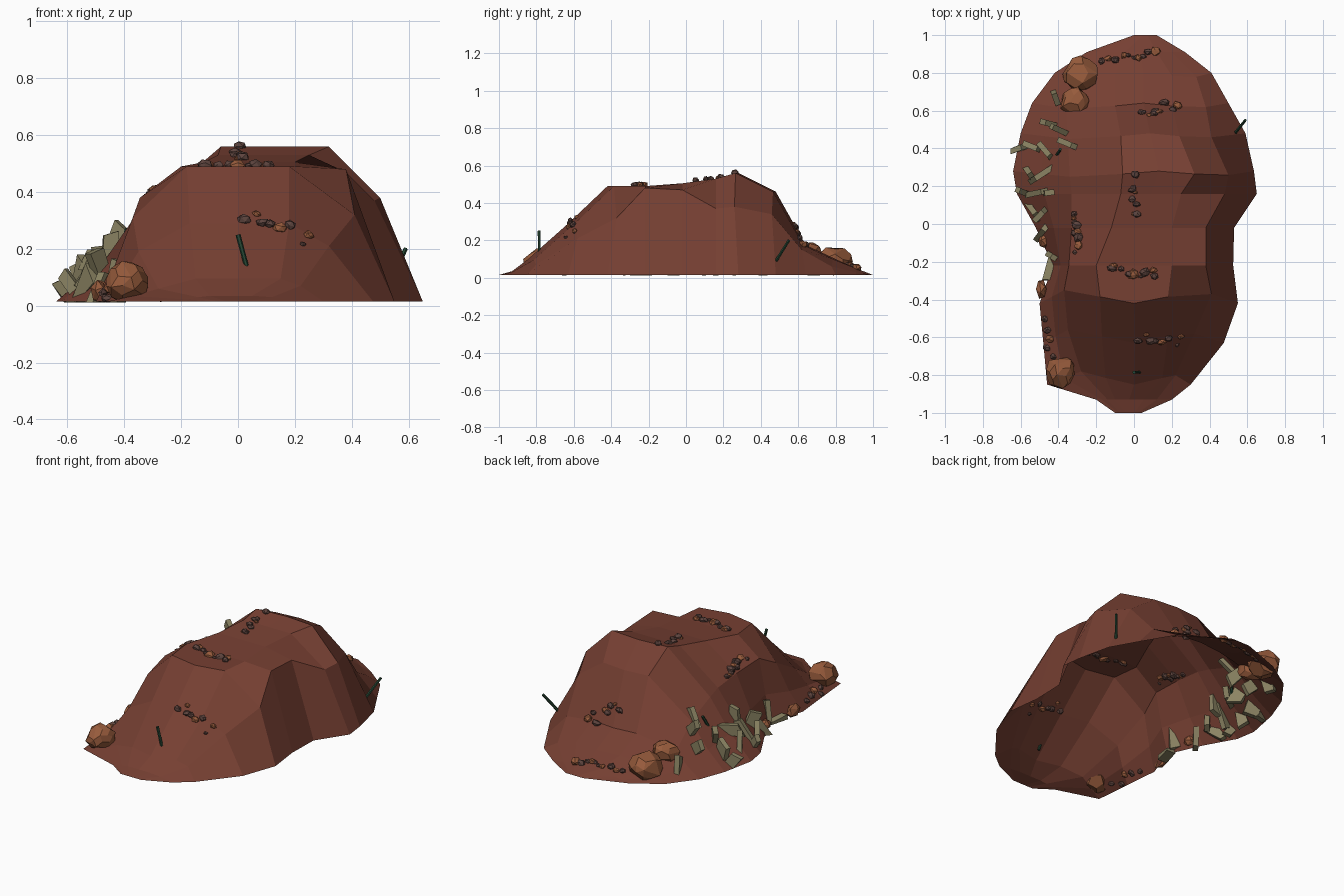
import bpy, bmesh, math, random
from mathutils import Vector, Matrix
from mathutils.bvhtree import BVHTree

if "Cube" in bpy.data.objects:
    bpy.data.objects.remove(bpy.data.objects["Cube"])

random.seed(11)
U = random.uniform


def mat(name, c):
    m = bpy.data.materials.new(name)
    m.diffuse_color = (*c, 1)
    m.use_nodes = True
    m.node_tree.nodes["Principled BSDF"].inputs["Base Color"].default_value = m.diffuse_color
    return m


EARTH = mat("red_earth", (0.18, 0.05, 0.032))
ORANGE = mat("orange_rock", (0.31, 0.105, 0.045))
SLATE = mat("pale_slate", (0.26, 0.23, 0.125))
GRIT = mat("dark_grit", (0.11, 0.058, 0.048))
GREEN = mat("green_stem", (0.02, 0.065, 0.035))


def finish(bm, name, m):
    me = bpy.data.meshes.new(name)
    bm.to_mesh(me)
    bm.free()
    me.materials.append(m)
    ob = bpy.data.objects.new(name, me)
    bpy.context.collection.objects.link(ob)
    return ob


# Mound: hollow shell lofted through cross-sections along y
# y, left foot, left shoulder x z, top left, top right, right shoulder x z, right foot, height
SECTIONS = [
    (1.00, 0.00, 0.03, .015, 0.05, 0.07, 0.09, .015, 0.12, .015),
    (0.91, -.25, -.15, .03, -.05, 0.12, 0.20, .03, 0.27, .05),
    (0.80, -.42, -.30, .07, -.10, 0.20, 0.33, .06, 0.41, .10),
    (0.64, -.54, -.36, .13, -.10, 0.20, 0.38, .15, 0.50, .175),
    (0.48, -.60, -.35, .25, -.07, 0.24, 0.41, .34, 0.59, .46),
    (0.28, -.64, -.34, .32, -.06, 0.32, 0.50, .38, 0.635, .56),
    (0.16, -.62, -.33, .34, -.07, 0.25, 0.48, .37, 0.65, .53),
    (-.02, -.52, -.33, .36, -.12, 0.20, 0.38, .47, 0.53, .505),
    (-.22, -.43, -.345, .38, -.20, 0.20, 0.38, .48, 0.525, .49),
    (-.42, -.50, -.37, .31, -.18, 0.18, 0.41, .32, 0.55, .49),
    (-.63, -.48, -.35, .19, -.17, 0.18, 0.32, .21, 0.475, .29),
    (-.85, -.46, -.28, .06, -.15, 0.15, 0.22, .07, 0.30, .095),
    (-.93, -.20, -.14, .03, -.10, 0.05, 0.12, .03, 0.20, .035),
    (-1.0, -.10, -.07, .015, -.04, 0.00, 0.02, .015, 0.04, .015),
]
bm = bmesh.new()
rows = []
for y, xl, sl, zl, tl, tr, sr, zr, xr, h in SECTIONS:
    # each row bows outwards along the ridge; the left foot flares
    bow = .07 if -.9 < y < -.3 else -.03 if .2 < y < .9 else 0
    z_mid = .015 + (zl - .015) * .42
    prof = [(xl, 0, .015), ((xl + sl) / 2, .5, z_mid), (sl, 1, zl), (tl, .5, h), ((tl + tr) / 2, 0, h),
            (tr, .5, h), (sr, .7, zr), (xr, 0, .015)]
    rows.append([bm.verts.new((x, y + bow * w, z)) for x, w, z in prof])
for a, b in zip(rows, rows[1:]):
    for i in range(len(a) - 1):
        bm.faces.new((a[i], b[i], b[i + 1], a[i + 1]))
tree = BVHTree.FromBMesh(bm)
finish(bm, "earth_mound", EARTH)


def ground(x, y):
    p, n, _, _ = tree.ray_cast(Vector((x, y, 2)), Vector((0, 0, -1)))
    if p is None:
        return Vector((x, y, .015)), Vector((0, 0, 1))
    return p, n if n.z > 0 else -n


def add_rock(bm, loc, size, jitter, sub):
    rot = Matrix.Rotation(U(0, 6.28), 4, 'Z') @ Matrix.Rotation(U(0, 1), 4, 'X')
    new = bmesh.ops.create_icosphere(bm, subdivisions=sub, radius=1)['verts']
    for v in new:
        p = rot @ (v.co * U(1 - jitter, 1 + jitter))
        p = Vector((p.x * size[0], p.y * size[1], p.z * size[2])) + Vector(loc)
        v.co = (p.x, p.y, max(p.z, .012))


# Boulders at the foot of the mound
for loc, size in [((-.285, .795, .09), (.095, .095, .075)), ((-.31, .645, .13), (.08, .08, .06)),
                  ((-.39, -.785, .085), (.08, .085, .07)), ((-.49, -.345, .05), (.03, .06, .045)),
                  ((-.48, -.09, .06), (.03, .04, .03))]:
    bm = bmesh.new()
    add_rock(bm, loc, size, .1, 2 if size[0] > .05 else 1)
    if size[0] > .05:
        hull = bmesh.ops.convex_hull(bm, input=bm.verts)
        bmesh.ops.delete(bm, geom=[v for v in bm.verts if not v.link_faces], context='VERTS')
    bmesh.ops.dissolve_limit(bm, angle_limit=.35, verts=bm.verts, edges=bm.edges)
    finish(bm, "boulder", ORANGE)

# Lines of pebbles: start, end, count
for x0, y0, x1, y1, n in [
        (-.17, .85, .12, .92, 11), (.04, .59, .22, .63, 8), (0, .27, 0, .03, 9),
        (-.31, .07, -.30, -.14, 9), (-.13, -.24, .12, -.27, 9), (.02, -.61, .26, -.62, 8),
        (-.485, -.48, -.44, -.68, 7)]:
    for m, part in ((GRIT, 0), (ORANGE, 1)):
        bm = bmesh.new()
        for i in range(n):
            if (i % 3 == 1) != bool(part):
                continue
            t = i / (n - 1)
            x = x0 + (x1 - x0) * t + U(-.015, .015)
            y = y0 + (y1 - y0) * t + U(-.025, .025)
            p, _ = ground(x, y)
            r = U(.012, .032)
            add_rock(bm, p + Vector((0, 0, r * .2)), (r, r * U(.6, 1), r * .75), .18, 1)
        finish(bm, "pebbles", m)

# Slate slabs sliding down the left slope: x, y, heading in degrees, length, width
for x, y, a, l, w in [
        (-.42, .67, 30, .15, .07), (-.43, .53, 125, .14, .07), (-.37, .49, 110, .20, .07),
        (-.605, .40, 75, .15, .09), (-.53, .41, 85, .15, .09), (-.46, .37, 10, .13, .08),
        (-.55, .27, 20, .15, .07), (-.47, .27, 30, .16, .07), (-.58, .17, 100, .14, .07),
        (-.51, .17, 70, .15, .07), (-.45, .17, 95, .14, .06), (-.54, .07, 75, .14, .08),
        (-.48, .06, 110, .15, .07), (-.49, -.04, 115, .13, .06), (-.43, -.17, 50, .13, .06),
        (-.44, -.24, 75, .12, .06), (-.35, .42, 110, .13, .06)]:
    p, n = ground(x, y)
    n = (n + Vector((U(-.2, .2), U(-.2, .2), 0))).normalized()
    rot = Vector((0, 0, 1)).rotation_difference(n).to_matrix().to_4x4()
    bm = bmesh.new()
    bmesh.ops.create_cube(bm, size=1)
    taper, skew = U(.55, 1), U(-.3, .3)
    for v in bm.verts:
        if v.co.x > 0:
            v.co.y *= taper
        v.co.x += v.co.y * skew
        q = rot @ Matrix.Rotation(math.radians(a), 4, 'Z') @ Vector((v.co.x * l, v.co.y * w, v.co.z * .03))
        q += p + n * .004
        v.co = (max(q.x, -.655), q.y, max(q.z, .012))
    finish(bm, "slate_slab", SLATE)

# Thin stems poking out of the slopes
for a, b in [((0, -.785, .25), (.035, -.785, .12)), ((.53, .475, .08), (.59, .55, .20)),
             ((-.43, .33, .12), (-.39, .395, .27))]:
    a, b = Vector(a), Vector(b)
    d = b - a
    bm = bmesh.new()
    bmesh.ops.create_cone(bm, cap_ends=True, segments=6, radius1=.009, radius2=.008, depth=d.length)
    bm.transform(Matrix.Translation((a + b) / 2) @ d.to_track_quat('Z', 'Y').to_matrix().to_4x4())
    finish(bm, "stem", GREEN)
